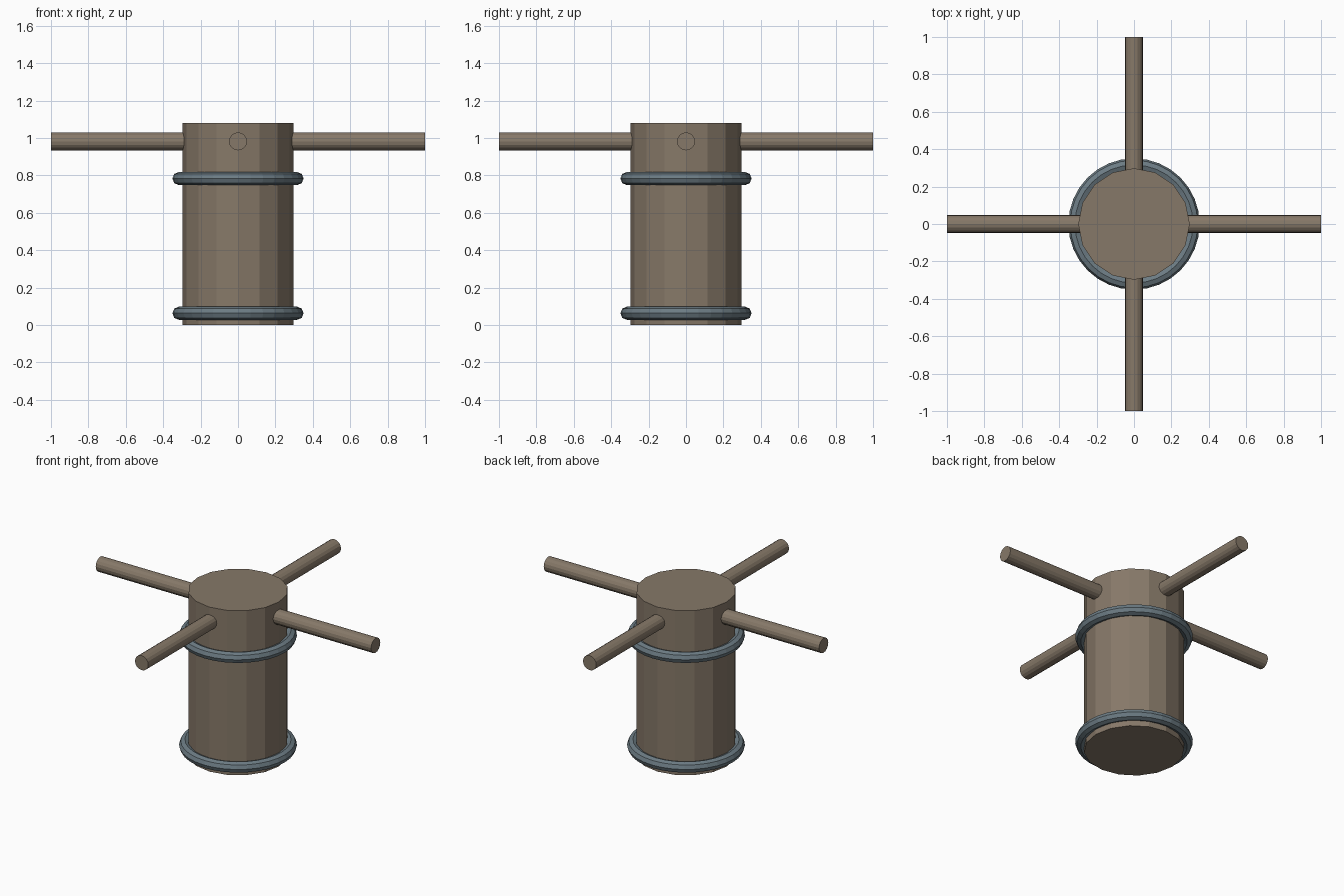
import bpy
from math import pi

if "Cube" in bpy.data.objects:
    bpy.data.objects.remove(bpy.data.objects["Cube"])

def material(name, color):
    m = bpy.data.materials.new(name)
    m.diffuse_color = color
    m.use_nodes = True
    m.node_tree.nodes["Principled BSDF"].inputs["Base Color"].default_value = m.diffuse_color
    return m

wood = material("wood", (0.24, 0.19, 0.14, 1))
iron = material("iron", (0.15, 0.20, 0.23, 1))

def cylinder(name, sides, radius, length, location, rotation=(0, 0, 0)):
    bpy.ops.mesh.primitive_cylinder_add(vertices=sides, radius=radius, depth=length,
                                        location=location, rotation=rotation)
    ob = bpy.context.object
    ob.name = name
    ob.data.materials.append(wood)

# Upright drum
cylinder("drum", 16, 0.298, 1.08, (0, 0, 0.54))

# Crossed push bars through the drum head
cylinder("push_bar_side", 16, 0.048, 2.0, (0, 0, 0.982), (0, pi / 2, 0))
cylinder("push_bar_front", 16, 0.048, 2.0, (0, 0, 0.982), (pi / 2, 0, 0))

# Iron hoops round the drum
for name, z in (("lower_hoop", 0.063), ("upper_hoop", 0.783)):
    bpy.ops.mesh.primitive_torus_add(major_segments=32, minor_segments=8,
                                     major_radius=0.316, minor_radius=0.035,
                                     location=(0, 0, z))
    hoop = bpy.context.object
    hoop.name = name
    hoop.data.materials.append(iron)
